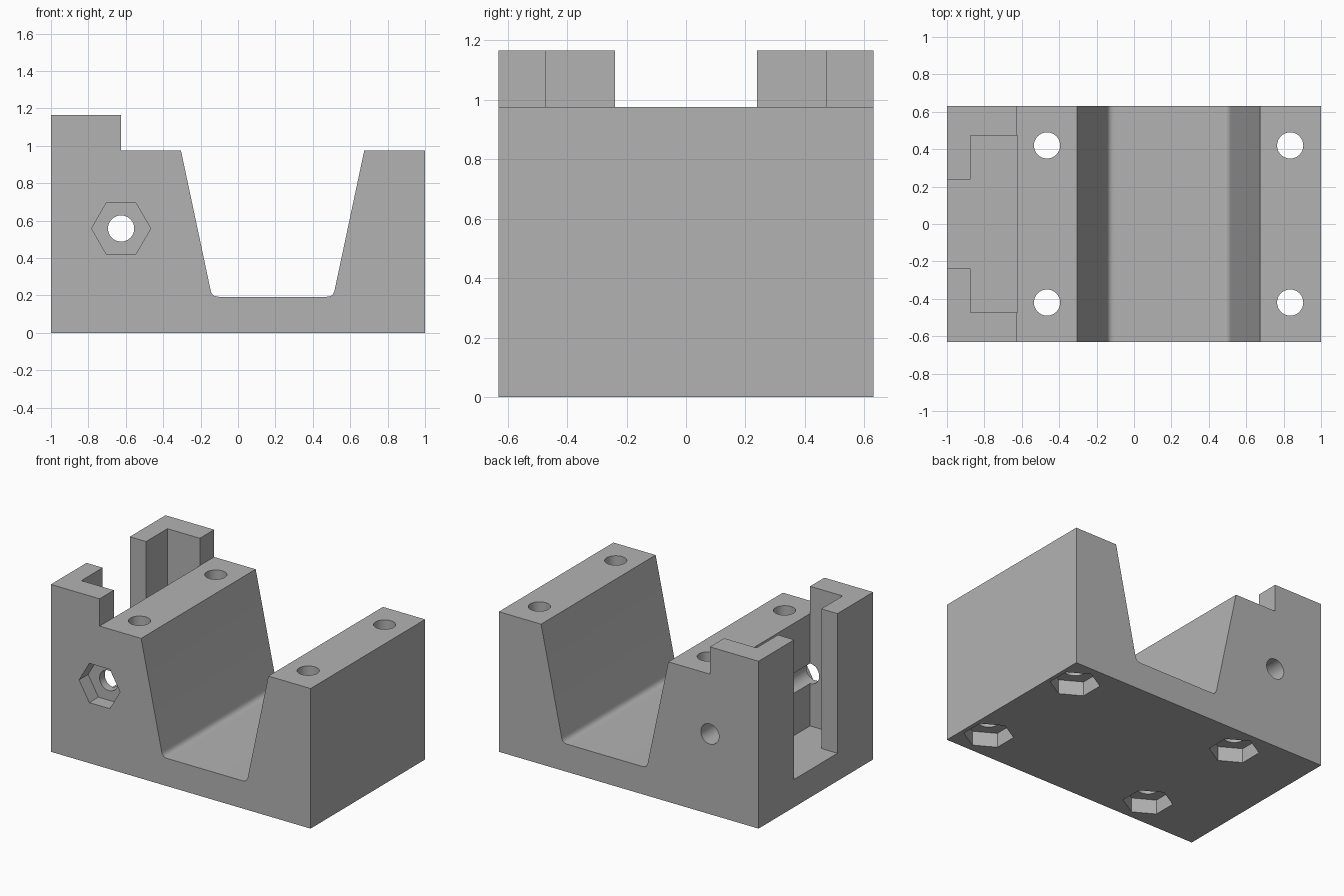
import bpy, bmesh, math
from mathutils import Matrix, Vector

default = bpy.data.objects.get("Cube")
if default:
    bpy.data.objects.remove(default)

# One plain grey for the whole part
grey = bpy.data.materials.new("light_grey_plastic")
grey.use_nodes = True
colour = (0.45, 0.45, 0.45, 1)
grey.diffuse_color = colour
grey.node_tree.nodes["Principled BSDF"].inputs["Base Color"].default_value = colour

DEPTH = 0.63          # half of the block's depth
FLOOR = 0.193         # floor of the channel and of the pocket
SHOULDER, TOP = 0.975, 1.165
STEP_X = -0.625
HOLE_R, NUT_R, NUT_DEPTH = 0.07, 0.158, 0.1


def make_object(name, bm):
    bmesh.ops.recalc_face_normals(bm, faces=bm.faces)
    mesh = bpy.data.meshes.new(name)
    bm.to_mesh(mesh)
    bm.free()
    mesh.materials.append(grey)
    obj = bpy.data.objects.new(name, mesh)
    bpy.context.collection.objects.link(obj)
    return obj


def box(name, low, high):
    low, high = Vector(low), Vector(high)
    bm = bmesh.new()
    place = Matrix.Translation((low + high) / 2) @ Matrix.Diagonal((*(high - low), 1))
    bmesh.ops.create_cube(bm, size=1, matrix=place)
    return make_object(name, bm)


def prism(name, sides, radius, length, centre, turn):
    bm = bmesh.new()
    bmesh.ops.create_cone(bm, cap_ends=True, segments=sides, radius1=radius,
                          radius2=radius, depth=length,
                          matrix=Matrix.Translation(centre) @ turn)
    return make_object(name, bm)


def fillet(before, corner, after, size, steps=8):
    """Points of a rounded corner."""
    a, c, b = Vector(before), Vector(corner), Vector(after)
    start = c + (a - c).normalized() * size
    end = c + (b - c).normalized() * size
    return [(1 - t) ** 2 * start + 2 * t * (1 - t) * c + t * t * end
            for t in (i / steps for i in range(steps + 1))]


# Block: stepped outline with a tapered channel, extruded along y
right_rim, right_foot = (0.675, SHOULDER), (0.509, FLOOR)
left_foot, left_rim = (-0.139, FLOOR), (-0.305, SHOULDER)
outline = [(-1, 0), (1, 0), (1, SHOULDER), right_rim,
           *fillet(right_rim, right_foot, left_foot, 0.035),
           *fillet(right_foot, left_foot, left_rim, 0.035),
           left_rim, (STEP_X, SHOULDER), (STEP_X, TOP), (-1, TOP)]
bm = bmesh.new()
face = bm.faces.new([bm.verts.new((x, -DEPTH, z)) for x, z in outline])
sweep = bmesh.ops.extrude_face_region(bm, geom=[face])
bmesh.ops.translate(bm, vec=(0, 2 * DEPTH, 0),
                    verts=[v for v in sweep["geom"] if isinstance(v, bmesh.types.BMVert)])
block = make_object("mounting_block", bm)

# Pocket with a narrower slot open to the end
cutters = [box("pocket_cutter", (-0.875, -0.473, FLOOR), (STEP_X + 0.001, 0.473, 1.4)),
           box("slot_cutter", (-1.2, -0.238, FLOOR), (-0.8, 0.238, 1.4))]

# Cross bolt hole with a nut recess in the front
along_y = Matrix.Rotation(math.pi / 2, 4, "X")
point_to_x = along_y @ Matrix.Rotation(math.pi / 2, 4, "Z")
cutters += [prism("cross_hole_cutter", 48, HOLE_R, 2, (STEP_X, 0, 0.558), along_y),
            prism("front_nut_cutter", 6, NUT_R, 2 * NUT_DEPTH,
                  (STEP_X, -DEPTH, 0.558), point_to_x)]

# Four upright bolt holes with nut recesses underneath
upright = Matrix.Identity(4)
for x in (-0.465, 0.835):
    for y in (-0.42, 0.42):
        cutters += [prism("bolt_hole_cutter", 48, HOLE_R, 4, (x, y, 0), upright),
                    prism("bottom_nut_cutter", 6, NUT_R, 2 * NUT_DEPTH, (x, y, 0), upright)]

# Cut everything, then drop the cutters
for cutter in cutters:
    cutter.hide_render = True
    cut = block.modifiers.new(cutter.name, "BOOLEAN")
    cut.operation = "DIFFERENCE"
    cut.solver = "EXACT"
    cut.object = cutter
bpy.context.view_layer.update()
result = bpy.data.meshes.new_from_object(
    block.evaluated_get(bpy.context.evaluated_depsgraph_get()))
block.modifiers.clear()
block.data = result
result.materials.clear()
result.materials.append(grey)
for polygon in result.polygons:
    polygon.material_index = 0
for cutter in cutters:
    bpy.data.objects.remove(cutter)

# Smooth holes and fillets, crisp edges elsewhere
bpy.ops.object.select_all(action="DESELECT")
block.select_set(True)
bpy.context.view_layer.objects.active = block
bpy.ops.object.shade_smooth_by_angle(angle=math.radians(30))
